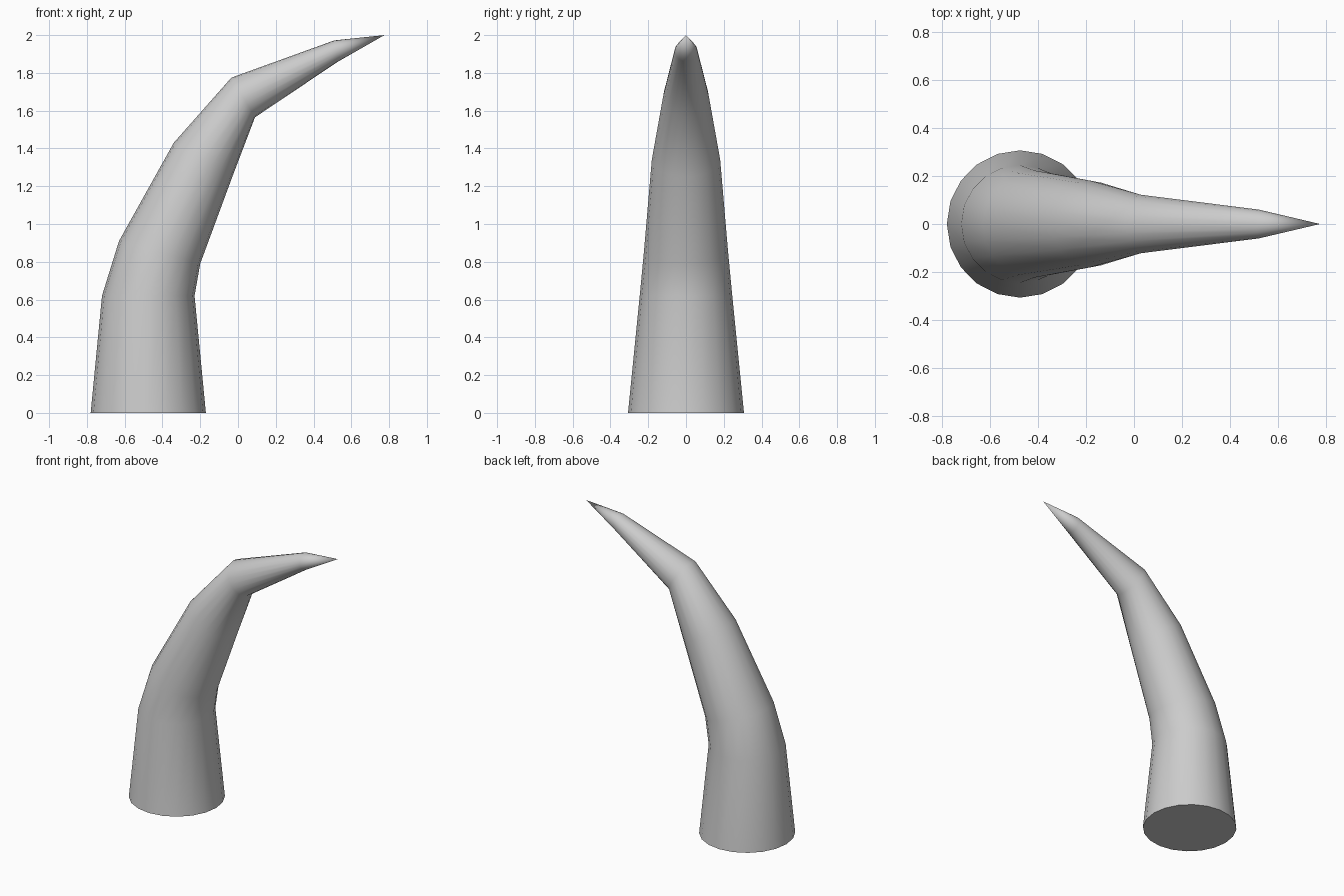
import bpy, bmesh
from math import cos, sin, tau

if "Cube" in bpy.data.objects:
    bpy.data.objects.remove(bpy.data.objects["Cube"])

SIDES = 20
# cross-sections: outer point (x, z), inner point (x, z), half depth in y
RINGS = [
    ((-0.78, 0.00), (-0.17, 0.00), 0.307),
    ((-0.72, 0.62), (-0.23, 0.62), 0.245),
    ((-0.63, 0.91), (-0.20, 0.79), 0.223),
    ((-0.34, 1.43), (-0.03, 1.25), 0.181),
    ((-0.035, 1.775), (0.09, 1.565), 0.122),
    ((0.51, 1.972), (0.53, 1.86), 0.06),
]
TIP = (0.775, 0, 2.0)

bm = bmesh.new()


def ring(outer, inner, depth):
    cx, cz = (outer[0] + inner[0]) / 2, (outer[1] + inner[1]) / 2
    ux, uz = (inner[0] - outer[0]) / 2, (inner[1] - outer[1]) / 2
    verts = []
    for i in range(SIDES):
        c, s = cos(tau * i / SIDES), sin(tau * i / SIDES)
        verts.append(bm.verts.new((cx + ux * c, depth * s, cz + uz * c)))
    return verts


# tapered curved body
loops = [ring(*r) for r in RINGS]
for low, high in zip(loops, loops[1:]):
    for i in range(SIDES):
        j = (i + 1) % SIDES
        bm.faces.new((low[i], low[j], high[j], high[i]))

# pointed tip
tip = bm.verts.new(TIP)
for i in range(SIDES):
    bm.faces.new((loops[-1][i], loops[-1][(i + 1) % SIDES], tip))

# smooth sides, flat base with a sharp rim
for f in bm.faces:
    f.smooth = True
base = bm.faces.new(loops[0][::-1])
for e in base.edges:
    e.smooth = False
bmesh.ops.recalc_face_normals(bm, faces=bm.faces)

mesh = bpy.data.meshes.new("horn")
bm.to_mesh(mesh)
bm.free()
bpy.context.collection.objects.link(bpy.data.objects.new("horn", mesh))
